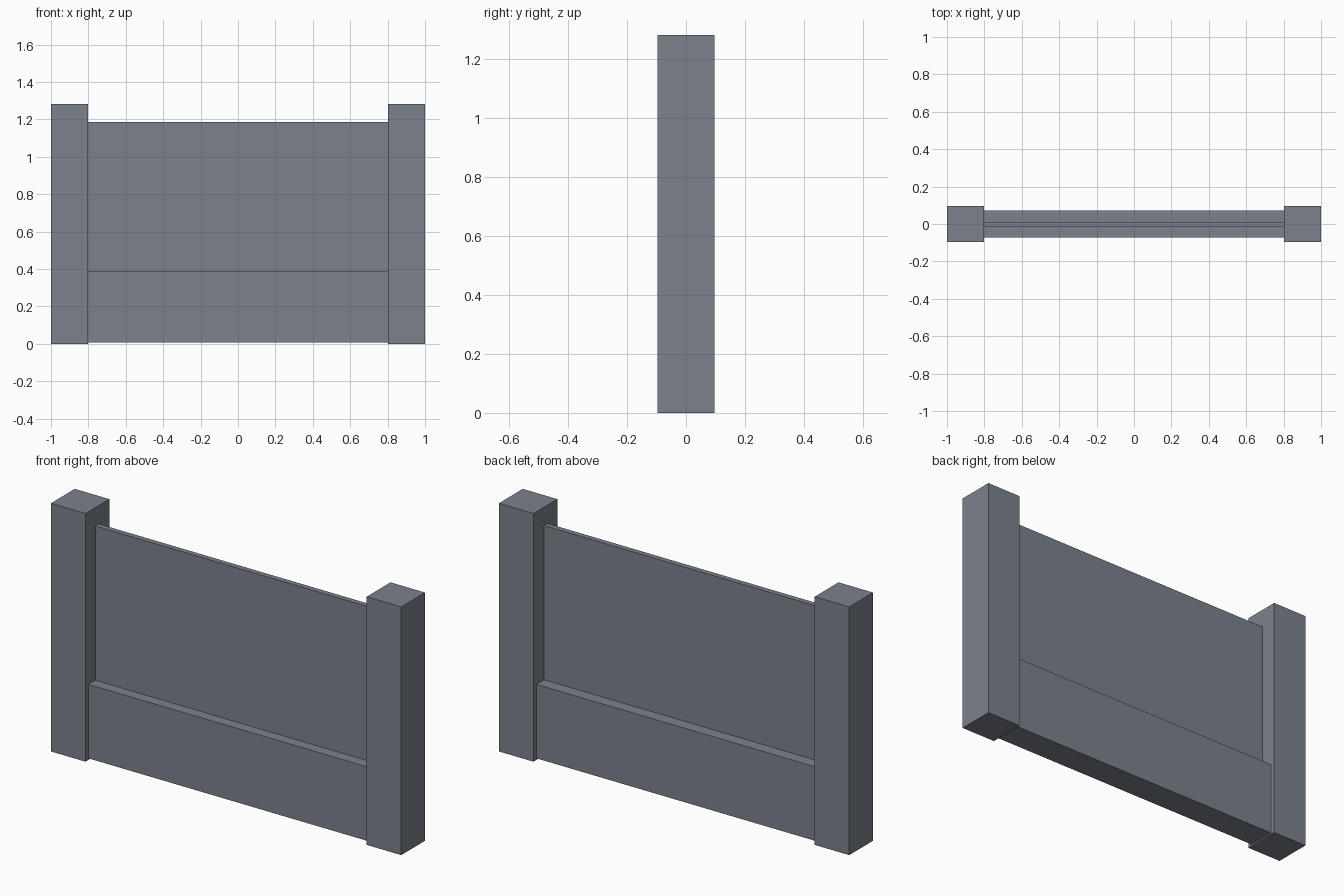
import bpy

if "Cube" in bpy.data.objects:
    bpy.data.objects.remove(bpy.data.objects["Cube"])

# Dark slate grey for every part
slate = bpy.data.materials.new("slate")
slate.diffuse_color = (0.20, 0.22, 0.26, 1)
slate.use_nodes = True
slate.node_tree.nodes["Principled BSDF"].inputs["Base Color"].default_value = slate.diffuse_color


def box(name, x, y, z):
    """Axis-aligned box from (min, max) ranges."""
    bpy.ops.mesh.primitive_cube_add(
        size=1, location=[(a + b) / 2 for a, b in (x, y, z)])
    obj = bpy.context.object
    obj.name = name
    obj.scale = [b - a for a, b in (x, y, z)]
    bpy.ops.object.transform_apply(location=False, rotation=False, scale=True)
    obj.data.materials.append(slate)
    return obj


POST_INNER = 0.803
POST_HALF = 0.097

# Square end posts
for side, x in (("left", (-1, -POST_INNER)), ("right", (POST_INNER, 1))):
    box(side + "_post", x, (-POST_HALF, POST_HALF), (0, 1.281))

span = (-POST_INNER, POST_INNER)

# Thick lower plinth, slightly off the ground
box("base_wall", span, (-0.073, 0.073), (0.008, 0.39))

# Thin upper panel standing on the plinth
box("upper_panel", span, (-0.017, 0.011), (0.39, 1.186))
